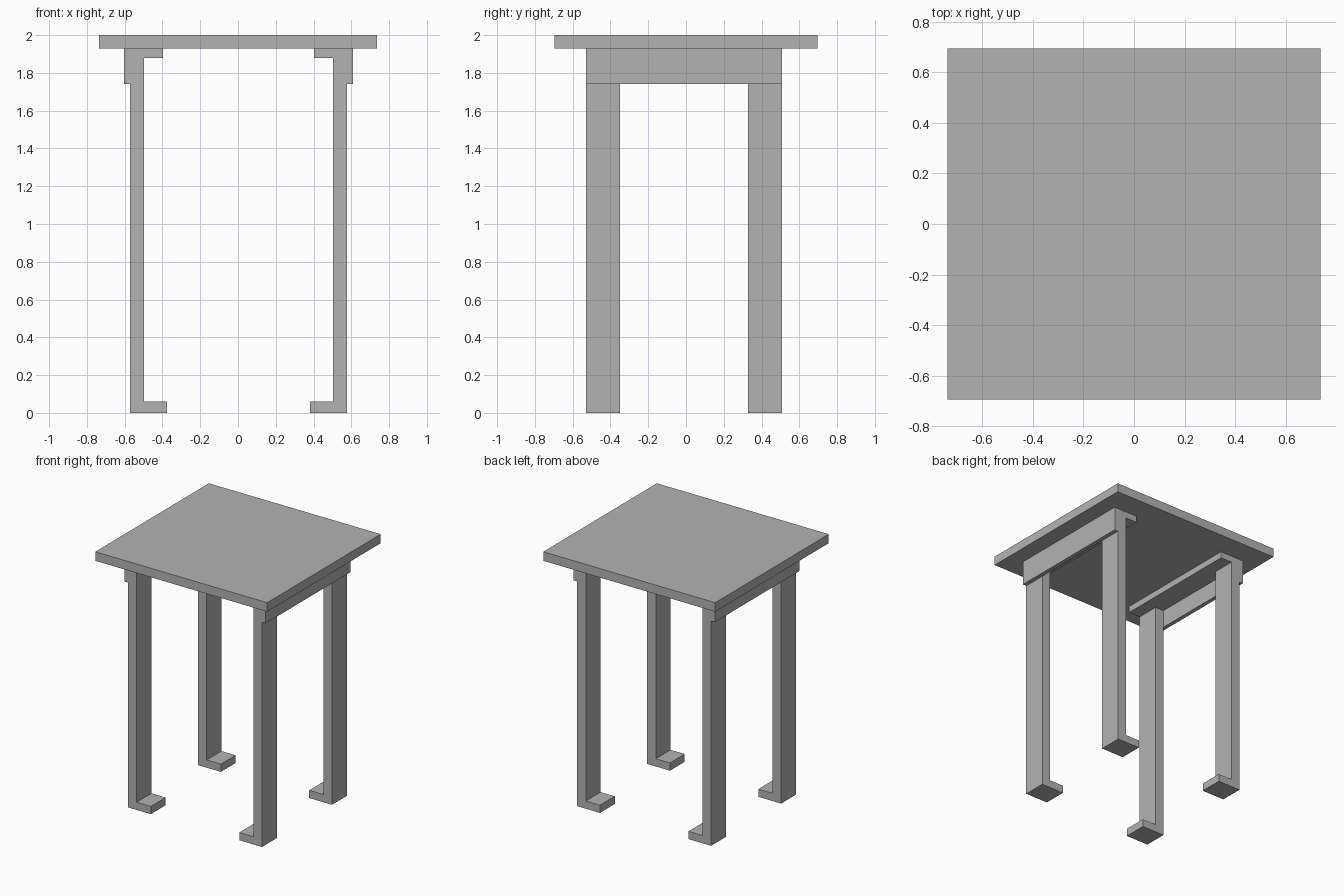
import bpy
import bmesh

cube = bpy.data.objects.get("Cube")
if cube:
    bpy.data.objects.remove(cube, do_unlink=True)

grey = bpy.data.materials.new("plain grey")
grey.use_nodes = True
grey.diffuse_color = (0.45, 0.45, 0.45, 1)
grey.node_tree.nodes["Principled BSDF"].inputs["Base Color"].default_value = grey.diffuse_color

# Centre of the underframe, slightly off the centre of the top
FRAME_X, FRAME_Y = 0.0025, -0.0105
RAIL_BOTTOM, FLANGE_BOTTOM, TOP_BOTTOM = 1.742, 1.88, 1.93


def extrude_profile(name, profile, y0, y1):
    """Extrude an (x, z) outline along y into a solid object."""
    bm = bmesh.new()
    face = bm.faces.new([bm.verts.new((x, y0, z)) for x, z in profile])
    result = bmesh.ops.extrude_face_region(bm, geom=[face])
    moved = [v for v in result["geom"] if isinstance(v, bmesh.types.BMVert)]
    bmesh.ops.translate(bm, verts=moved, vec=(0, y1 - y0, 0))
    bmesh.ops.recalc_face_normals(bm, faces=bm.faces)
    mesh = bpy.data.meshes.new(name)
    bm.to_mesh(mesh)
    bm.free()
    mesh.materials.append(grey)
    obj = bpy.data.objects.new(name, mesh)
    bpy.context.collection.objects.link(obj)
    return obj


def l_profile(side, outer, web, flange, z_web, z_flange, z_end):
    """L outline: a web from z_web to z_end, with a flange pointing inward."""
    points = [(outer, z_end), (flange, z_end), (flange, z_flange),
              (web, z_flange), (web, z_web), (outer, z_web)]
    return [(FRAME_X + side * x, z) for x, z in points]


# Table top
extrude_profile("table_top", [(-0.737, TOP_BOTTOM), (0.737, TOP_BOTTOM),
                              (0.737, 2), (-0.737, 2)], -0.695, 0.695)

for side, side_name in ((1, "left"), (-1, "right")):
    # Angle rail under the top
    rail = l_profile(side, 0.606, 0.574, 0.40, RAIL_BOTTOM, FLANGE_BOTTOM, TOP_BOTTOM)
    extrude_profile(side_name + "_rail", rail, FRAME_Y - 0.519, FRAME_Y + 0.519)

    # Legs with inward feet
    leg = l_profile(side, 0.574, 0.50, 0.379, FLANGE_BOTTOM, 0.06, 0)
    for end, end_name in ((-1, "front"), (1, "back")):
        y0, y1 = sorted((FRAME_Y + end * 0.519, FRAME_Y + end * 0.338))
        extrude_profile(f"{end_name}_{side_name}_leg", leg, y0, y1)
